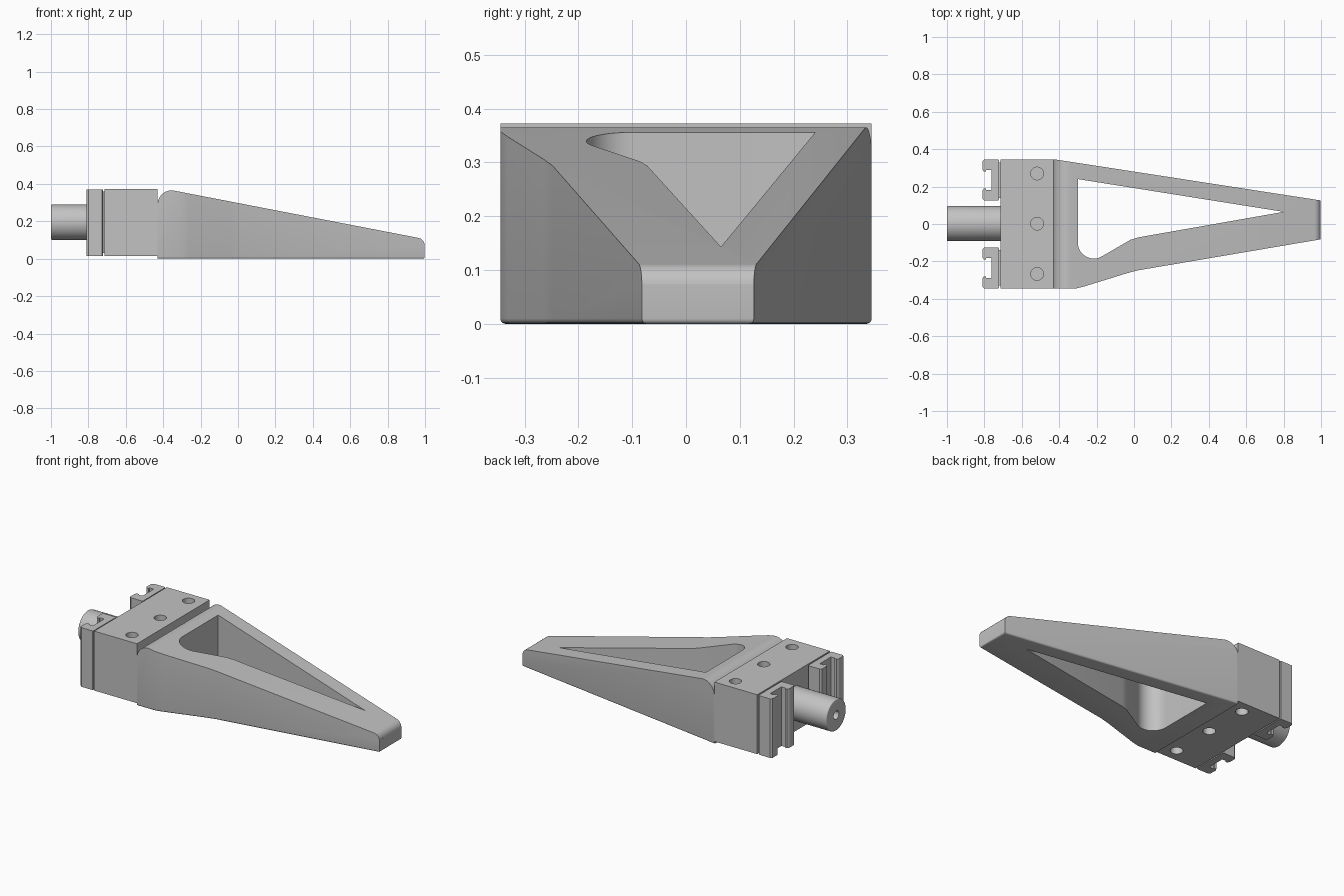
import bpy, bmesh, math
from mathutils import Vector

if "Cube" in bpy.data.objects:
    bpy.data.objects.remove(bpy.data.objects["Cube"], do_unlink=True)

GREY = (0.54, 0.54, 0.54, 1.0)
mat = bpy.data.materials.new("light grey")
mat.use_nodes = True
mat.diffuse_color = GREY
mat.node_tree.nodes["Principled BSDF"].inputs["Base Color"].default_value = GREY


def arc(cx, cy, r, start, end, steps=14):
    angles = [math.radians(start + (end - start) * i / steps) for i in range(steps + 1)]
    return [(cx + r * math.cos(a), cy + r * math.sin(a)) for a in angles]


def prism(name, pts, axis, lo, hi, round_bottom=0):
    """Extrude a 2D outline along an axis (x, y or z)."""
    place = {"x": lambda a, b, c: (c, a, b), "y": lambda a, b, c: (a, c, b),
             "z": lambda a, b, c: (a, b, c)}[axis]
    bm = bmesh.new()
    face = bm.faces.new([bm.verts.new(place(a, b, lo)) for a, b in pts])
    rim = list(face.edges)
    new = bmesh.ops.extrude_face_region(bm, geom=[face], use_keep_orig=True)["geom"]
    shift = Vector(place(0, 0, hi - lo))
    bmesh.ops.translate(bm, vec=shift, verts=[v for v in new if isinstance(v, bmesh.types.BMVert)])
    bmesh.ops.recalc_face_normals(bm, faces=bm.faces)
    if round_bottom:
        bmesh.ops.bevel(bm, geom=rim, offset=round_bottom, segments=4,
                        profile=0.5, affect="EDGES")
        bmesh.ops.recalc_face_normals(bm, faces=bm.faces)
    mesh = bpy.data.meshes.new(name)
    bm.to_mesh(mesh)
    bm.free()
    obj = bpy.data.objects.new(name, mesh)
    bpy.context.collection.objects.link(obj)
    mesh.materials.append(mat)
    return obj


def box(name, x0, x1, y0, y1, z0, z1):
    return prism(name, [(x0, y0), (x1, y0), (x1, y1), (x0, y1)], "z", z0, z1)


def disc(cx, cy, r, steps=40):
    return arc(cx, cy, r, 0, 360, steps)[:-1]


def cut(obj, tool):
    """Subtract a helper from a part and remove the helper."""
    bpy.context.view_layer.objects.active = obj
    mod = obj.modifiers.new("cut", "BOOLEAN")
    mod.operation, mod.object, mod.solver = "DIFFERENCE", tool, "EXACT"
    bpy.ops.object.modifier_apply(modifier=mod.name)
    bpy.data.objects.remove(tool, do_unlink=True)


def smooth(obj):
    bpy.ops.object.select_all(action="DESELECT")
    obj.select_set(True)
    bpy.context.view_layer.objects.active = obj
    bpy.ops.object.shade_smooth_by_angle(angle=math.radians(25))


# Tapered finger: plan outline with a softened underside
plan = [(-0.43, -0.345), (-0.31, -0.345), (-0.26, -0.332), (-0.04, -0.264), (0.02, -0.248),
        (0.998, -0.082), (0.998, 0.126), (-0.42, 0.345), (-0.46, 0.345), (-0.46, -0.345)]
finger = prism("finger", plan[1:8] + plan[8:], "z", 0, 0.45, round_bottom=0.01)

# Slope, rounded heel and rounded tip, cut from above
above = [(-0.6, 0.6), (-0.6, 0.295)] + arc(-0.355, 0.29, 0.075, 175, 79) \
    + arc(0.957, 0.071, 0.041, 79, 4, 8) + [(1.2, 0.06), (1.2, 0.6)]
cut(finger, prism("slope_cutter", above, "y", -0.6, 0.6))

# Square heel face against the block, and open window
cut(finger, box("heel_cutter", -0.6, -0.43, -0.6, 0.6, -0.2, 0.6))
window = arc(-0.215, -0.1, 0.085, 180, 299) + [(-0.02, -0.085), (0.02, -0.072), (0.8, 0.065), (-0.3, 0.24)]
cut(finger, prism("window_cutter", window, "z", -0.1, 0.6))
smooth(finger)

# Mounting block with blind screw holes above and below
block = box("mounting_block", -0.715, -0.43, -0.345, 0.345, 0.015, 0.372)
for y in (-0.267, 0.002, 0.27):
    for lo, hi in ((0.27, 0.45), (-0.1, 0.1)):
        cut(block, prism("screw_hole_cutter", disc(-0.518, y, 0.034), "z", lo, hi))
smooth(block)

# Pair of slotted rails behind the block, joined by thin webs
rail = [(-0.722, 0.13), (-0.722, 0.34), (-0.727, 0.345), (-0.8, 0.345), (-0.811, 0.335),
        (-0.811, 0.292), (-0.803, 0.28), (-0.79, 0.28), (-0.79, 0.288), (-0.762, 0.288),
        (-0.762, 0.182), (-0.79, 0.182), (-0.79, 0.19), (-0.803, 0.19), (-0.811, 0.178),
        (-0.811, 0.135), (-0.8, 0.125), (-0.727, 0.125)]
for name, s in (("left", 1), ("right", -1)):
    prism(name + "_rail", [(x, s * y) for x, y in rail], "z", 0.015, 0.37)
    box(name + "_rail_web", -0.724, -0.713, *sorted((s * 0.14, s * 0.33)), 0.03, 0.36)

# Round shaft with a bore in its end
shaft = prism("shaft", disc(0.002, 0.195, 0.094, 64), "x", -1, -0.7, round_bottom=0.006)
cut(shaft, prism("bore_cutter", disc(0.002, 0.195, 0.025), "x", -1.1, -0.82))
smooth(shaft)
